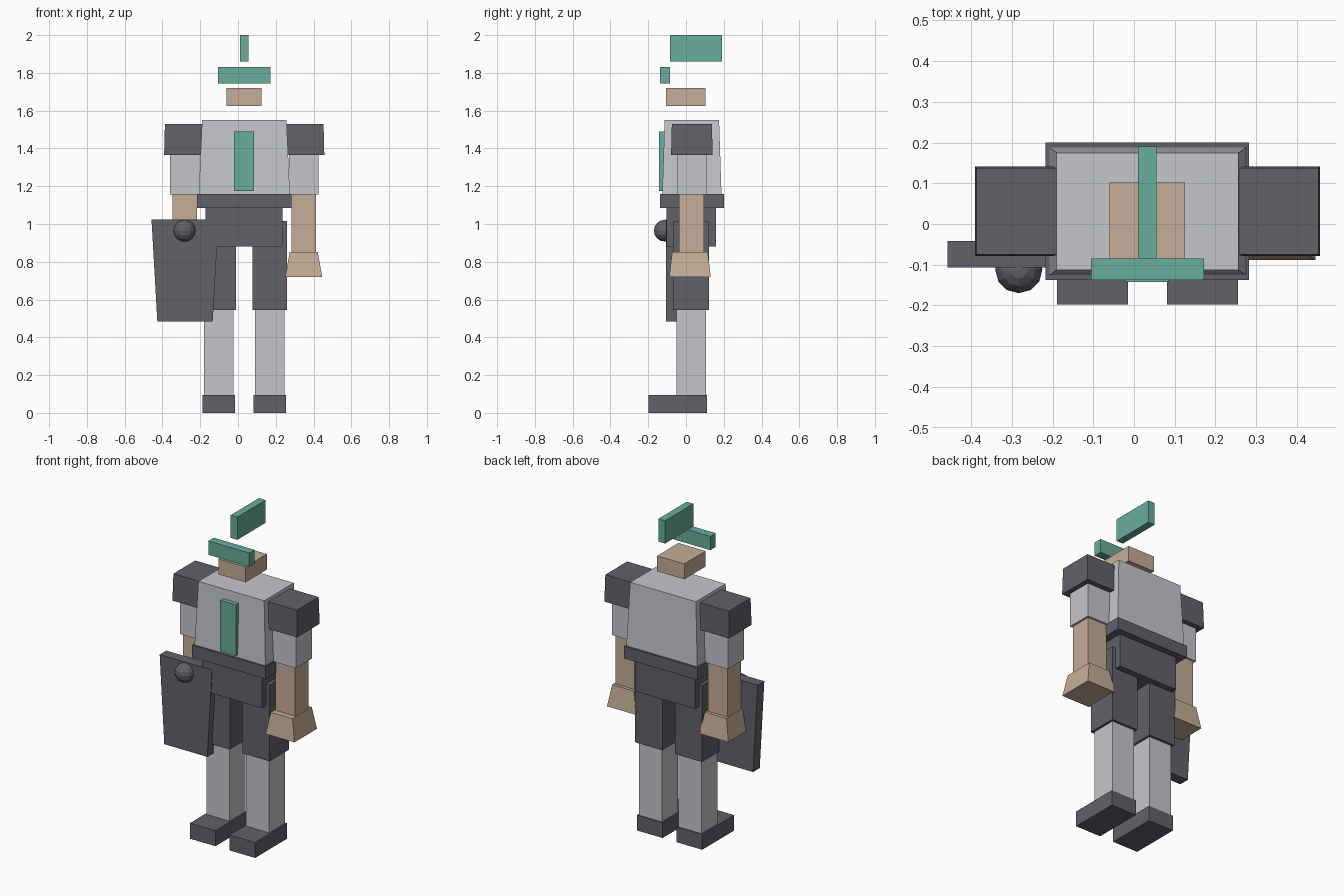
import bpy, bmesh
from mathutils import Vector

cube = bpy.data.objects.get("Cube")
if cube:
    bpy.data.objects.remove(cube, do_unlink=True)


def material(name, rgb):
    m = bpy.data.materials.new(name)
    m.use_nodes = True
    m.diffuse_color = (*rgb, 1)
    bsdf = next(n for n in m.node_tree.nodes if n.type == 'BSDF_PRINCIPLED')
    bsdf.inputs["Base Color"].default_value = (*rgb, 1)
    return m


GREEN = material("sea green", (0.138, 0.423, 0.328))
LIGHT = material("light grey", (0.558, 0.565, 0.597))
DARK = material("dark slate", (0.119, 0.119, 0.144))
SKIN = material("tan skin", (0.558, 0.423, 0.309))

MID = 0.033  # body centre line in x


def finish(name, bm, mat):
    bmesh.ops.recalc_face_normals(bm, faces=bm.faces)
    mesh = bpy.data.meshes.new(name)
    bm.to_mesh(mesh)
    bm.free()
    mesh.materials.append(mat)
    ob = bpy.data.objects.new(name, mesh)
    bpy.context.collection.objects.link(ob)
    return ob


def block(name, mat, x, y, z, flare=(0, 0)):
    """Box from (min, max) ranges; flare widens the bottom on each side."""
    bm = bmesh.new()
    bmesh.ops.create_cube(bm, size=1)
    for v in bm.verts:
        sx, sy, top = v.co.x > 0, v.co.y > 0, v.co.z > 0
        fx, fy = (0, 0) if top else flare
        v.co = Vector((x[sx] + (fx if sx else -fx),
                       y[sy] + (fy if sy else -fy), z[top]))
    return finish(name, bm, mat)


def limb(name, mat, offset, half, y, z, flare=(0, 0)):
    """A pair of blocks, one on each side of the centre line."""
    for side, s in (("right", -1), ("left", 1)):
        c = MID + s * offset
        block(f"{side}_{name}", mat, (c - half, c + half), y, z, flare)


# Head pieces
block("crest", GREEN, (0.01, 0.055), (-0.085, 0.19), (1.86, 2.0))
block("brow_band", GREEN, (-0.106, 0.172), (-0.137, -0.085), (1.745, 1.83))
block("head", SKIN, (-0.06, 0.125), (-0.105, 0.102), (1.625, 1.72))

# Trunk
block("torso", LIGHT, (-0.19, 0.257), (-0.113, 0.175), (1.155, 1.55), (0.018, 0.013))
block("chest_stripe", GREEN, (-0.022, 0.085), (-0.142, -0.115), (1.175, 1.49))
block("belt", DARK, (-0.217, 0.283), (-0.137, 0.2), (1.085, 1.16))
block("hips", DARK, (-0.173, 0.236), (-0.103, 0.16), (0.88, 1.085))

# Arms
limb("shoulder_guard", DARK, 0.315, 0.105, (-0.075, 0.137), (1.365, 1.53), (0.004, 0.004))
limb("upper_arm", LIGHT, 0.315, 0.079, (-0.047, 0.109), (1.155, 1.37))
limb("forearm", SKIN, 0.315, 0.066, (-0.036, 0.096), (0.85, 1.155))
limb("hand", SKIN, 0.315, 0.074, (-0.073, 0.115), (0.72, 0.853), (0.024, 0.016))

# Legs
limb("thigh", DARK, 0.135, 0.092, (-0.065, 0.122), (0.545, 1.015))
limb("shin", LIGHT, 0.135, 0.078, (-0.049, 0.107), (0.09, 0.545))
limb("foot", DARK, 0.135, 0.087, (-0.198, 0.112), (0, 0.095))

# Shield with a round boss
block("shield", DARK, (-0.458, -0.103), (-0.107, -0.042), (0.483, 1.025), (-0.031, 0))
bm = bmesh.new()
bmesh.ops.create_uvsphere(bm, u_segments=12, v_segments=8, radius=0.058)
boss = finish("shield_boss", bm, DARK)
boss.location = (-0.283, -0.112, 0.965)
